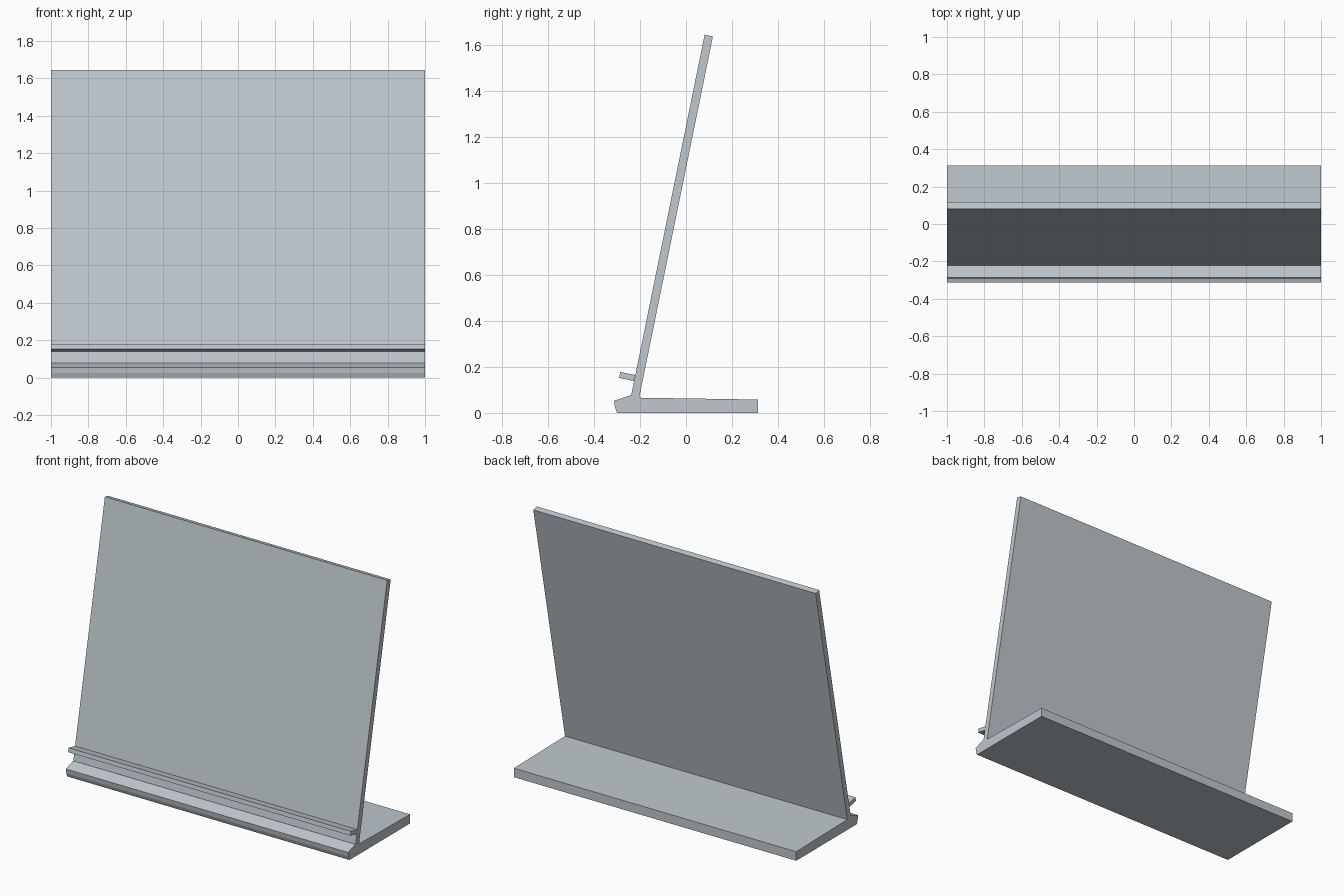
import bpy
import bmesh

cube = bpy.data.objects.get("Cube")
if cube:
    bpy.data.objects.remove(cube, do_unlink=True)

WIDTH = 2.0

# Single pale blue-grey finish
grey = bpy.data.materials.new("pale_blue_grey")
grey.use_nodes = True
colour = (0.52, 0.58, 0.62, 1.0)
grey.diffuse_color = colour
grey.node_tree.nodes["Principled BSDF"].inputs["Base Color"].default_value = colour


def extruded_part(name, profile):
    """Extrude a closed (y, z) side profile across the full width."""
    bm = bmesh.new()
    side = bm.faces.new([bm.verts.new((-WIDTH / 2, y, z)) for y, z in profile])
    result = bmesh.ops.extrude_face_region(bm, geom=[side], use_keep_orig=True)
    moved = [v for v in result["geom"] if isinstance(v, bmesh.types.BMVert)]
    bmesh.ops.translate(bm, verts=moved, vec=(WIDTH, 0, 0))
    bmesh.ops.recalc_face_normals(bm, faces=bm.faces)
    mesh = bpy.data.meshes.new(name)
    bm.to_mesh(mesh)
    bm.free()
    mesh.materials.append(grey)
    obj = bpy.data.objects.new(name, mesh)
    bpy.context.collection.objects.link(obj)
    return obj


# Flat foot with a chamfered front lip
extruded_part("base", [
    (-0.30, 0.0), (0.313, 0.0), (0.313, 0.058), (-0.204, 0.066),
    (-0.24, 0.077), (-0.313, 0.053), (-0.309, 0.024),
])

# Leaning back panel
extruded_part("back_panel", [
    (-0.239, 0.073), (-0.204, 0.064), (0.117, 1.637), (0.081, 1.645),
])

# Narrow ledge on the front of the panel
extruded_part("front_ledge", [
    (-0.291, 0.152), (-0.227, 0.139), (-0.222, 0.165), (-0.286, 0.178),
])
